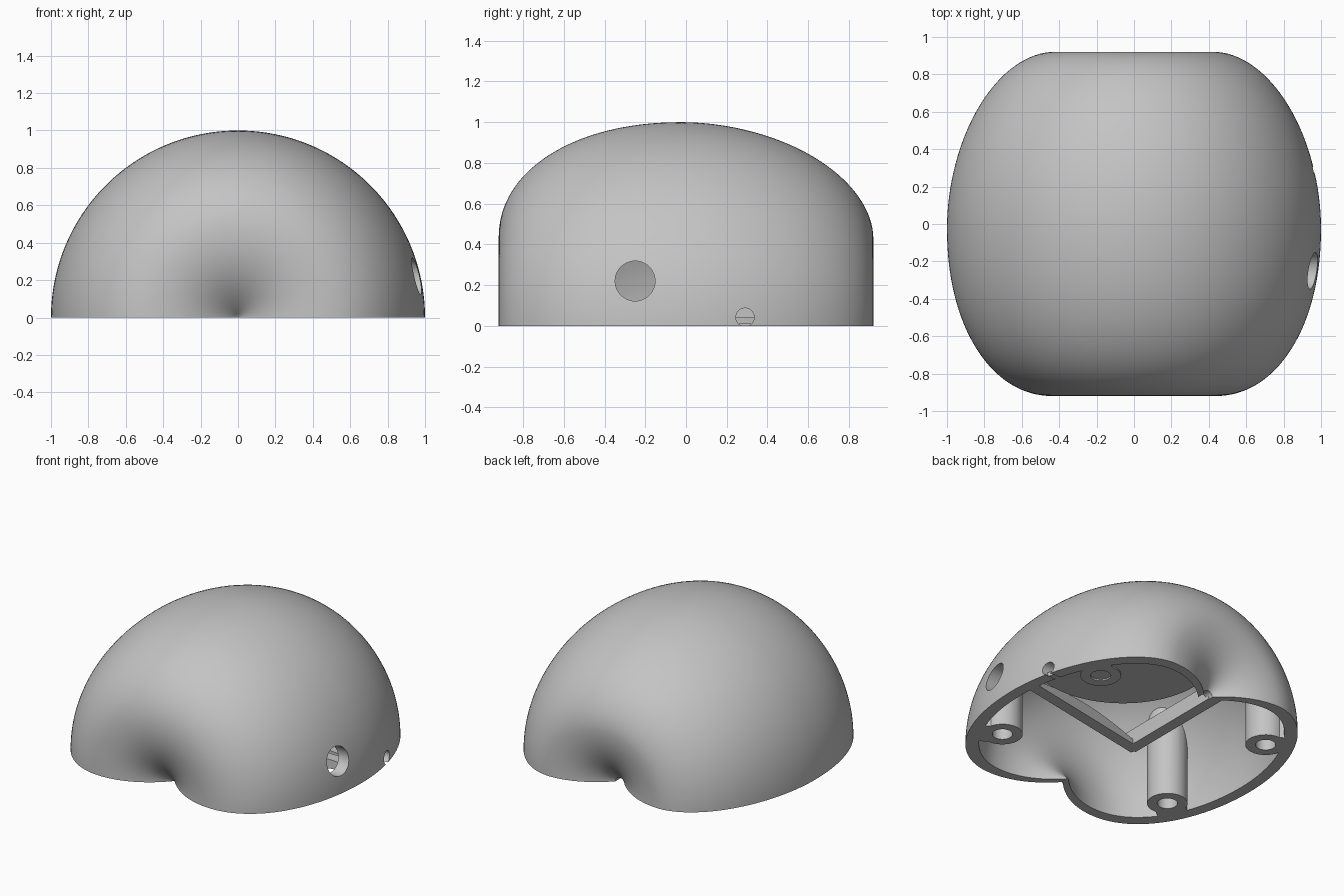
import bpy, bmesh, math
from mathutils import Matrix, Vector

cube = bpy.data.objects.get("Cube")
if cube:
    bpy.data.objects.remove(cube, do_unlink=True)

grey = bpy.data.materials.new("plain_grey")
grey.use_nodes = True
grey.diffuse_color = (0.55, 0.55, 0.55, 1)
grey.node_tree.nodes["Principled BSDF"].inputs["Base Color"].default_value = (0.55, 0.55, 0.55, 1)

RC, PEAK = 0.43, -0.02          # lobe centre radius and widest station
A_OUT, A_IN = 0.57, 0.67        # radial half axes outside and inside the lobe crest
B_BACK, B_FRONT = 0.94, 0.90    # half lengths from the widest station
FULL_BACK, FULL_FRONT = 1.9, 2.12   # fullness of the shoulders
INNER = 0.92                    # cavity size relative to the outside


def finish(bm, name):
    bmesh.ops.recalc_face_normals(bm, faces=bm.faces[:])
    mesh = bpy.data.meshes.new(name)
    bm.to_mesh(mesh)
    bm.free()
    mesh.materials.append(grey)
    obj = bpy.data.objects.new(name, mesh)
    bpy.context.scene.collection.objects.link(obj)
    return obj


def half_profile(b, fullness, count=32):
    """Lobe outline from the equator over the crest to the dimple on the axis."""
    pts = []
    for i in range(count + 1):
        t = math.pi / 2 * i / count
        pts.append((RC + A_OUT * max(math.cos(t), 0) ** (2 / fullness),
                    b * math.sin(t) ** (2 / fullness)))
    last = math.asin(RC / A_IN)
    for i in range(1, count // 2 + 1):
        t = last * i / (count // 2)
        pts.append((RC - A_IN * math.sin(t), b * math.cos(t)))
    pts[-1] = (0, pts[-1][1])
    return pts


def lobe_profile(scale):
    """Whole outline from the back dimple to the front dimple."""
    back = [(r, PEAK + y) for r, y in half_profile(B_BACK, FULL_BACK)]
    front = [(r, PEAK - y) for r, y in half_profile(B_FRONT, FULL_FRONT)]
    return [(r * scale, y * scale) for r, y in back[::-1] + front[1:]]


def half_turn(profile, name, steps=96):
    """Spin a closed profile half way round the y axis and cap both ends."""
    bm = bmesh.new()
    verts = [bm.verts.new((r, y, 0)) for r, y in profile]
    edges = [bm.edges.new((verts[i - 1], verts[i])) for i in range(len(verts))]
    spun = bmesh.ops.spin(bm, geom=verts + edges, axis=(0, 1, 0), cent=(0, 0, 0),
                          angle=-math.pi, steps=steps, use_duplicate=False)
    last = [e for e in spun["geom_last"] if isinstance(e, bmesh.types.BMEdge)]
    bmesh.ops.contextual_create(bm, geom=edges)
    bmesh.ops.contextual_create(bm, geom=last)
    bmesh.ops.remove_doubles(bm, verts=bm.verts[:], dist=0.0001)
    return finish(bm, name)


def cylinder(name, radius, depth, centre, axis="Z", sides=48):
    turn = {"X": Matrix.Rotation(math.pi / 2, 4, "Y"),
            "Y": Matrix.Rotation(math.pi / 2, 4, "X"), "Z": Matrix()}[axis]
    bm = bmesh.new()
    bmesh.ops.create_cone(bm, cap_ends=True, segments=sides, radius1=radius, radius2=radius,
                          depth=depth, matrix=Matrix.Translation(centre) @ turn)
    return finish(bm, name)


def box(name, size, centre, turn=0):
    bm = bmesh.new()
    bmesh.ops.create_cube(bm, size=1, matrix=Matrix.Translation(centre)
                          @ Matrix.Rotation(turn, 4, "Z") @ Matrix.Diagonal((*size, 1)))
    return finish(bm, name)


def combine(obj, other, operation, keep=False):
    """Apply a boolean and drop the helper."""
    mod = obj.modifiers.new("boolean", "BOOLEAN")
    mod.operation, mod.object, mod.solver = operation, other, "EXACT"
    graph = bpy.context.evaluated_depsgraph_get()
    mesh = bpy.data.meshes.new_from_object(obj.evaluated_get(graph))
    obj.modifiers.clear()
    obj.data = mesh
    if not keep:
        bpy.data.objects.remove(other, do_unlink=True)


# Hollow half shell with a dimple at front and back
shell = half_turn(lobe_profile(1) + lobe_profile(INNER)[::-1], "shell")

# Large side port, small side port and cable notch in the back dimple
combine(shell, cylinder("port", 0.098, 0.6, (0.95, -0.25, 0.22), "X"), "DIFFERENCE")
combine(shell, cylinder("small_port", 0.045, 0.5, (0.95, 0.29, 0.042), "X"), "DIFFERENCE")
combine(shell, cylinder("notch", 0.035, 0.5, (0, 0.65, 0), "Y"), "DIFFERENCE")

# Solid that trims inner parts inside the wall
trimmer = half_turn(lobe_profile((1 + INNER) / 2), "trimmer")
trimmer.hide_render = True
parts = [shell]

# Four screw posts, each webbed to the wall
for side, sx in (("left", 1), ("right", -1)):
    for end, sy in (("front", -1), ("back", 1)):
        x, y = 0.69 * sx, 0.49 * sy
        post = cylinder(f"{end}_{side}_post", 0.13, 1.2, (x, y, 0.5))
        out = Vector((x, y, 0)).normalized()
        web = box("web", (0.3, 0.2, 1.2), Vector((x, y, 0.5)) + out * 0.15, math.atan2(y, x))
        combine(post, web, "UNION")
        combine(post, trimmer, "INTERSECT", keep=True)
        combine(post, cylinder("screw_hole", 0.065, 0.3, (x, y, 0)), "DIFFERENCE")
        parts.append(post)

# Low arched rib running out to the left wall
bm = bmesh.new()
arc = [(1.1 * i / 16, 0.02 + 0.06 * math.sin(math.pi * i / 16)) for i in range(17)]
outline = [(0, -0.1), *arc, (1.1, -0.1)]
face = bm.faces.new([bm.verts.new((x, -0.04, z)) for x, z in outline])
grown = bmesh.ops.extrude_face_region(bm, geom=[face])
bmesh.ops.translate(bm, vec=(0, 0.08, 0),
                    verts=[v for v in grown["geom"] if isinstance(v, bmesh.types.BMVert)])
bmesh.ops.transform(bm, verts=bm.verts[:], matrix=Matrix.Translation((-0.1, -0.1, 0))
                    @ Matrix.Rotation(math.radians(11), 4, "Z"))
side_rib = finish(bm, "side_rib")

# Rib to the back dimple and a thin shelf in the back left corner
back_rib = box("back_rib", (0.08, 0.85, 0.3), (-0.07, 0.31, -0.04))
shelf = cylinder("corner_shelf", 0.59, 0.03, (0.72, 0.75, 0.025), sides=96)
for part in (side_rib, back_rib, shelf):
    combine(part, trimmer, "INTERSECT", keep=True)
    parts.append(part)
bpy.data.objects.remove(trimmer, do_unlink=True)

# Smooth curved faces, crisp rims
for obj in bpy.context.scene.objects:
    obj.select_set(obj in parts)
bpy.context.view_layer.objects.active = shell
bpy.ops.object.shade_smooth_by_angle(angle=math.radians(35))
